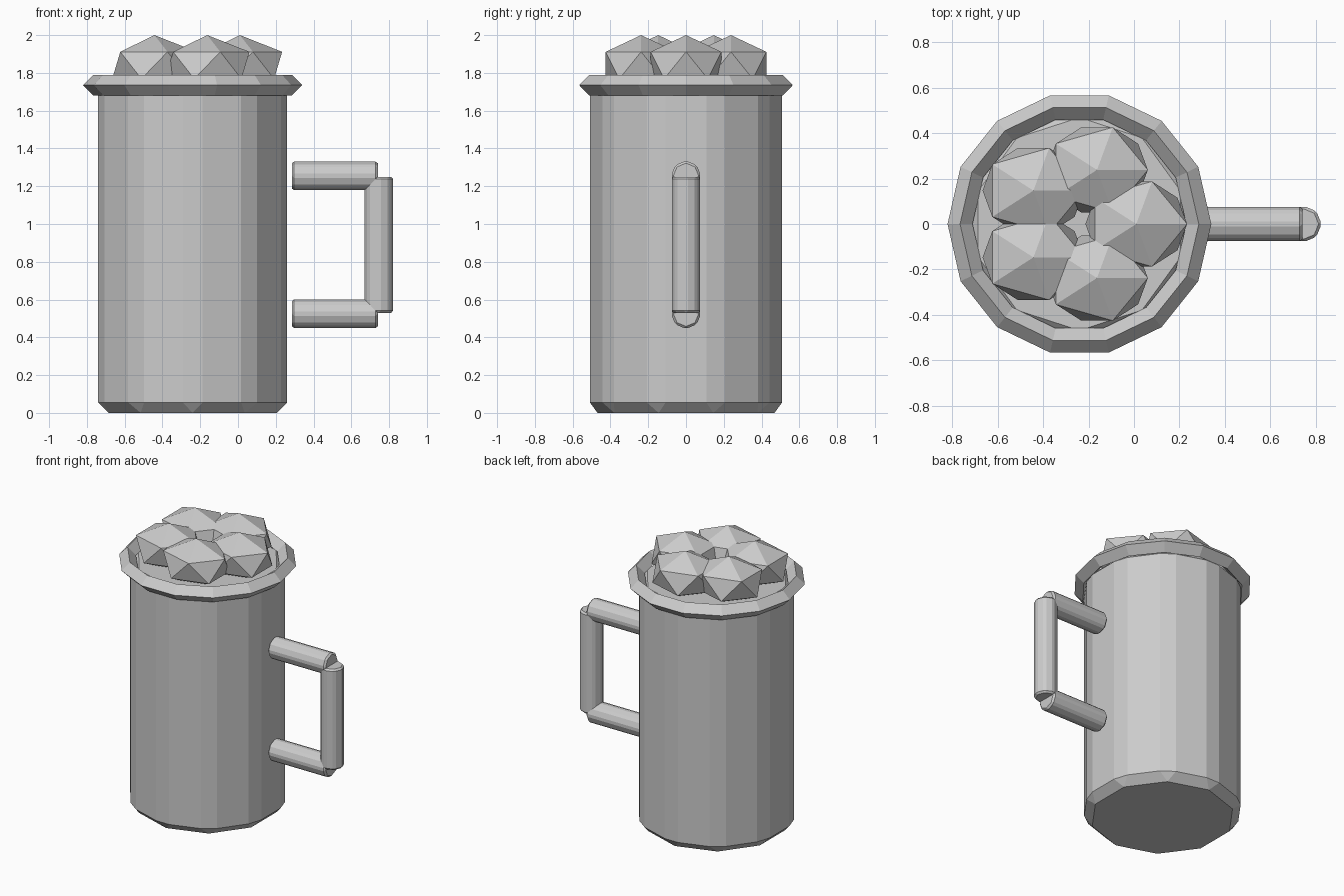
import bpy
import math
from math import cos, sin, pi

if "Cube" in bpy.data.objects:
    bpy.data.objects.remove(bpy.data.objects["Cube"], do_unlink=True)

MUG_X = -0.24       # axis of the mug
TOP = 1.735         # height of the mug top

# Single plain colour
grey = bpy.data.materials.new("plain_grey")
grey.use_nodes = True
GREY = (0.6, 0.6, 0.6, 1)
grey.diffuse_color = GREY
grey.node_tree.nodes["Principled BSDF"].inputs["Base Color"].default_value = GREY


def finish(name, bevel=0):
    """Name the active object, colour it and chamfer its edges."""
    ob = bpy.context.object
    ob.name = ob.data.name = name
    ob.data.materials.clear()
    ob.data.materials.append(grey)
    bpy.ops.object.shade_flat()
    if bevel:
        mod = ob.modifiers.new("chamfer", "BEVEL")
        mod.width = bevel
        mod.segments = 1
        mod.limit_method = "ANGLE"
        mod.angle_limit = math.radians(30)
    return ob


def bar(name, location, length, rotation=(0, 0, 0)):
    bpy.ops.mesh.primitive_cylinder_add(vertices=8, radius=0.08, depth=length,
                                        location=location, rotation=rotation)
    return finish(name, 0.012)


# Mug body: ten-sided, chamfered, with a corner facing the front
bpy.ops.mesh.primitive_cylinder_add(vertices=10, radius=0.526, depth=TOP,
                                    location=(MUG_X, 0, TOP / 2))
finish("mug_body", 0.055)

# Diamond-section rim
bpy.ops.mesh.primitive_torus_add(major_segments=14, minor_segments=4,
                                 major_radius=0.525, minor_radius=0.055,
                                 location=(MUG_X, 0, TOP))
finish("rim")

# Handle: two arms and a grip
for name, z in (("handle_top_arm", 1.255), ("handle_bottom_arm", 0.525)):
    bar(name, (0.5125, 0, z), 0.455, (0, pi / 2, 0))
bar("handle_grip", (0.745, 0, 0.89), 0.72)

# Ring of squashed faceted foam lumps
for i in range(5):
    a = 2 * pi * i / 5
    bpy.ops.mesh.primitive_ico_sphere_add(
        subdivisions=1, radius=1, scale=(0.25, 0.22, 0.16),
        location=(MUG_X + 0.25 * cos(a), 0.25 * sin(a), 1.84))
    finish(f"foam_lump_{i + 1}")
